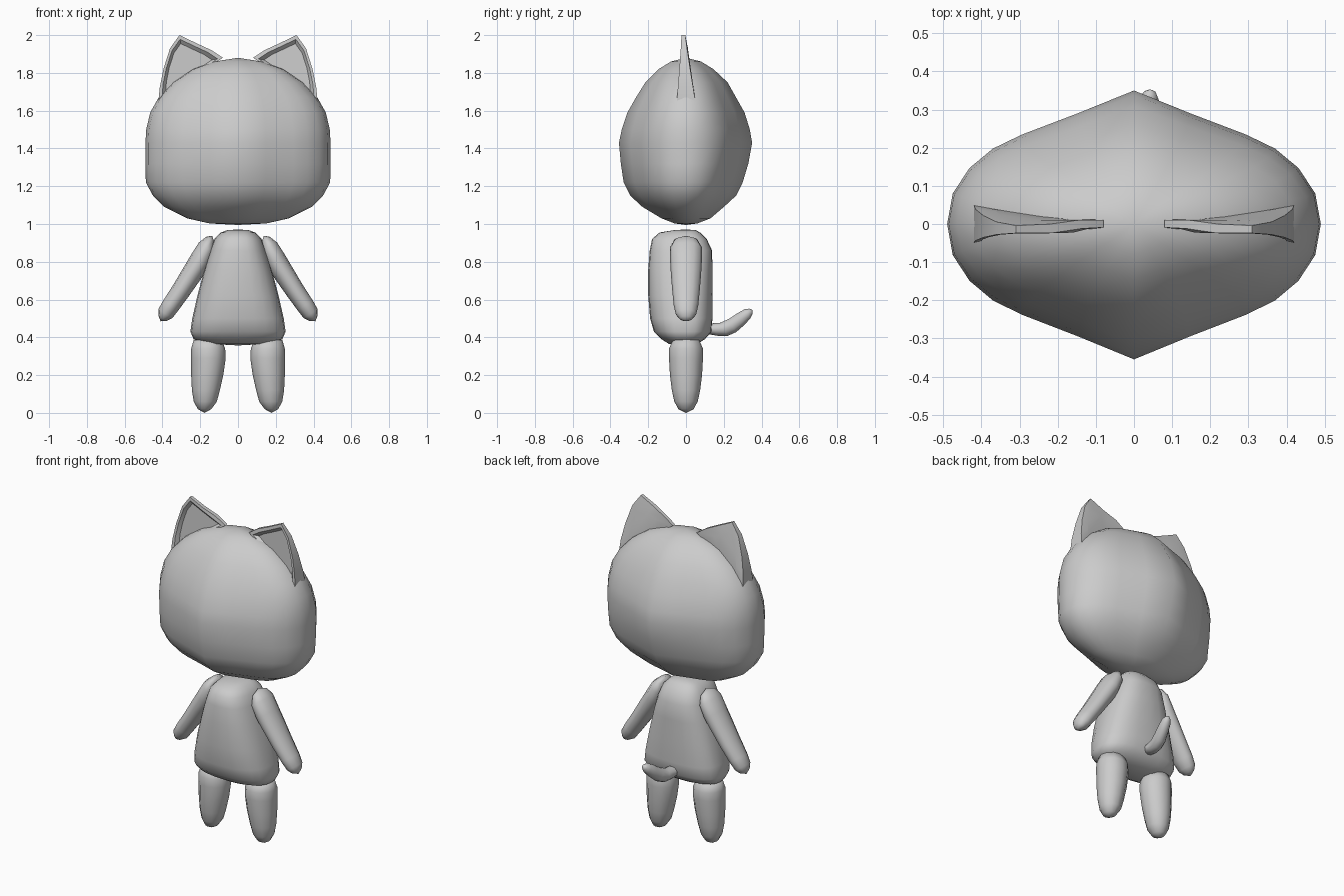
import bpy, bmesh, math
from mathutils import Vector

if "Cube" in bpy.data.objects:
    bpy.data.objects.remove(bpy.data.objects["Cube"])

grey = bpy.data.materials.new("plain grey")
grey.diffuse_color = (0.6, 0.6, 0.6, 1)
grey.use_nodes = True
grey.node_tree.nodes["Principled BSDF"].inputs["Base Color"].default_value = grey.diffuse_color


def finish(name, bm, mirror=False, angle=60):
    """Turn a bmesh into a smooth-shaded object, optionally mirrored across x."""
    bmesh.ops.recalc_face_normals(bm, faces=bm.faces)
    me = bpy.data.meshes.new(name)
    bm.to_mesh(me)
    bm.free()
    me.materials.append(grey)
    ob = bpy.data.objects.new(name, me)
    bpy.context.collection.objects.link(ob)
    bpy.ops.object.select_all(action='DESELECT')
    ob.select_set(True)
    bpy.context.view_layer.objects.active = ob
    bpy.ops.object.shade_smooth_by_angle(angle=math.radians(angle))
    if mirror:
        mod = ob.modifiers.new("mirror", 'MIRROR')
        mod.use_mirror_merge = False
    return ob


def loft(name, rings, start, end, mirror=False):
    """Skin closed rings of points, closed by a tip point at each end."""
    bm = bmesh.new()
    vs = [[bm.verts.new(p) for p in r] for r in rings]
    n = len(vs[0])
    for a, b in zip(vs, vs[1:]):
        for i in range(n):
            j = (i + 1) % n
            bm.faces.new((a[i], a[j], b[j], b[i]))
    for ring, tip in ((vs[0], start), (vs[-1], end)):
        t = bm.verts.new(tip)
        for i in range(n):
            bm.faces.new((ring[i], ring[(i + 1) % n], t))
    return finish(name, bm, mirror)


def section(shape, levels):
    """Scale a unit cross-section to (z, half width, front depth, back depth)."""
    return [[(x * w, y * (b if y > 0 else f), z) for x, y in shape]
            for z, w, f, b in levels]


def tube(name, path, u, v, start, end, mirror=False, n=12):
    """Oval limb: path entries are (centre, radius along u, radius along v)."""
    u, v = Vector(u).normalized(), Vector(v).normalized()
    rings = []
    for c, ru, rv in path:
        rings.append([Vector(c) + u * ru * math.cos(2 * math.pi * i / n)
                      + v * rv * math.sin(2 * math.pi * i / n) for i in range(n)])
    return loft(name, rings, start, end, mirror)


# Head: wide section that comes to a soft ridge at the front and back
quarter = [(1, 0), (.97, .23), (.88, .42), (.755, .565), (.6, .67), (.3, .83), (0, 1)]
half = quarter + [(-x, y) for x, y in quarter[-2::-1]]
head_shape = half + [(x, -y) for x, y in half[-2:0:-1]]
loft("head", section(head_shape, [
    (1.003, .15, .06, .06), (1.03, .27, .13, .13), (1.09, .39, .23, .20),
    (1.15, .45, .295, .265), (1.22, .488, .33, .30), (1.32, .49, .345, .33),
    (1.43, .49, .355, .35), (1.50, .486, .34, .338), (1.59, .465, .31, .31),
    (1.67, .42, .265, .265), (1.75, .345, .215, .22), (1.82, .24, .145, .145),
    (1.86, .125, .08, .08)]), (0, 0, .995), (0, 0, 1.88))

# Body: rounded-box pear
def power(c):
    return math.copysign(abs(c) ** (2 / 2.6), c) if abs(c) > 1e-6 else 0

body_shape = [(power(math.cos(a)), power(math.sin(a)))
              for a in (2 * math.pi * i / 24 for i in range(24))]
loft("body", section(body_shape, [
    (.365, .14, .09, .06), (.39, .235, .13, .10), (.43, .252, .17, .135),
    (.50, .242, .19, .14), (.62, .215, .20, .14), (.76, .178, .20, .14),
    (.86, .147, .192, .138), (.92, .125, .18, .11), (.955, .09, .14, .075),
    (.968, .055, .06, .05)]), (0, 0, .357), (0, 0, .971))

# Arms: flattened, hanging outwards
tube("arms", [
    ((.147, 0, .918), .026, .06), ((.165, 0, .875), .05, .085),
    ((.20, 0, .805), .058, .084), ((.245, 0, .735), .055, .08),
    ((.30, 0, .65), .051, .073), ((.355, 0, .57), .048, .065),
    ((.385, 0, .525), .044, .055), ((.40, 0, .50), .025, .035)],
    (.84, 0, .54), (0, 1, 0), (.137, 0, .938), (.41, 0, .485), True)

# Legs: rounded pegs tapering to the foot
tube("legs", [
    ((.16, 0, .385), .075, .07), ((.158, 0, .34), .09, .09),
    ((.157, 0, .29), .092, .09), ((.163, 0, .20), .085, .085),
    ((.17, 0, .12), .074, .075), ((.173, 0, .06), .061, .062),
    ((.177, 0, .02), .036, .04)],
    (1, 0, 0), (0, 1, 0), (.16, 0, .405), (.178, 0, 0), True)

# Tail: short stub curving up and slightly to one side
tube("tail", [
    ((0, .10, .443), .03, .034), ((0, .15, .441), .038, .036),
    ((.008, .20, .442), .040, .036), ((.018, .245, .462), .040, .036),
    ((.030, .29, .496), .036, .032), ((.038, .325, .524), .029, .027),
    ((.041, .343, .537), .017, .017)],
    (0, -.5, .86), (1, 0, 0), (0, .08, .443), (.042, .353, .545))

# Ears: wedge-thick triangles with a recessed front
outline = [(.08, 1.88), (.14, 1.92), (.22, 1.957), (.31, 2.0), (.36, 1.93),
           (.395, 1.82), (.415, 1.72), (.42, 1.655), (.32, 1.72), (.2, 1.8)]
cx = sum(p[0] for p in outline) / len(outline)
cz = sum(p[1] for p in outline) / len(outline)


def ear_y(x, z, side):
    grow = (x - .08) / .34 * (2 - z) / .34
    mid = -.014 * (z - 1.66) / .34 + (.010 if x < .15 else 0)
    return mid + side * (.010 + .038 * grow)


bm = bmesh.new()


def ear_ring(scale, side, push):
    pts = [(cx + (x - cx) * scale, cz + (z - cz) * scale) for x, z in outline]
    return [bm.verts.new((x, ear_y(x, z, side) + push, z)) for x, z in pts]


rings = [ear_ring(.72, -1, .018), ear_ring(.86, -1, 0), ear_ring(1, -1, 0),
         ear_ring(1, 1, 0), ear_ring(.6, 1, .006)]
for a, b in zip(rings, rings[1:]):
    for i in range(len(a)):
        j = (i + 1) % len(a)
        bm.faces.new((a[i], a[j], b[j], b[i]))
for r in (rings[0], rings[-1]):
    bm.faces.new(r)
finish("ears", bm, True, 40)
